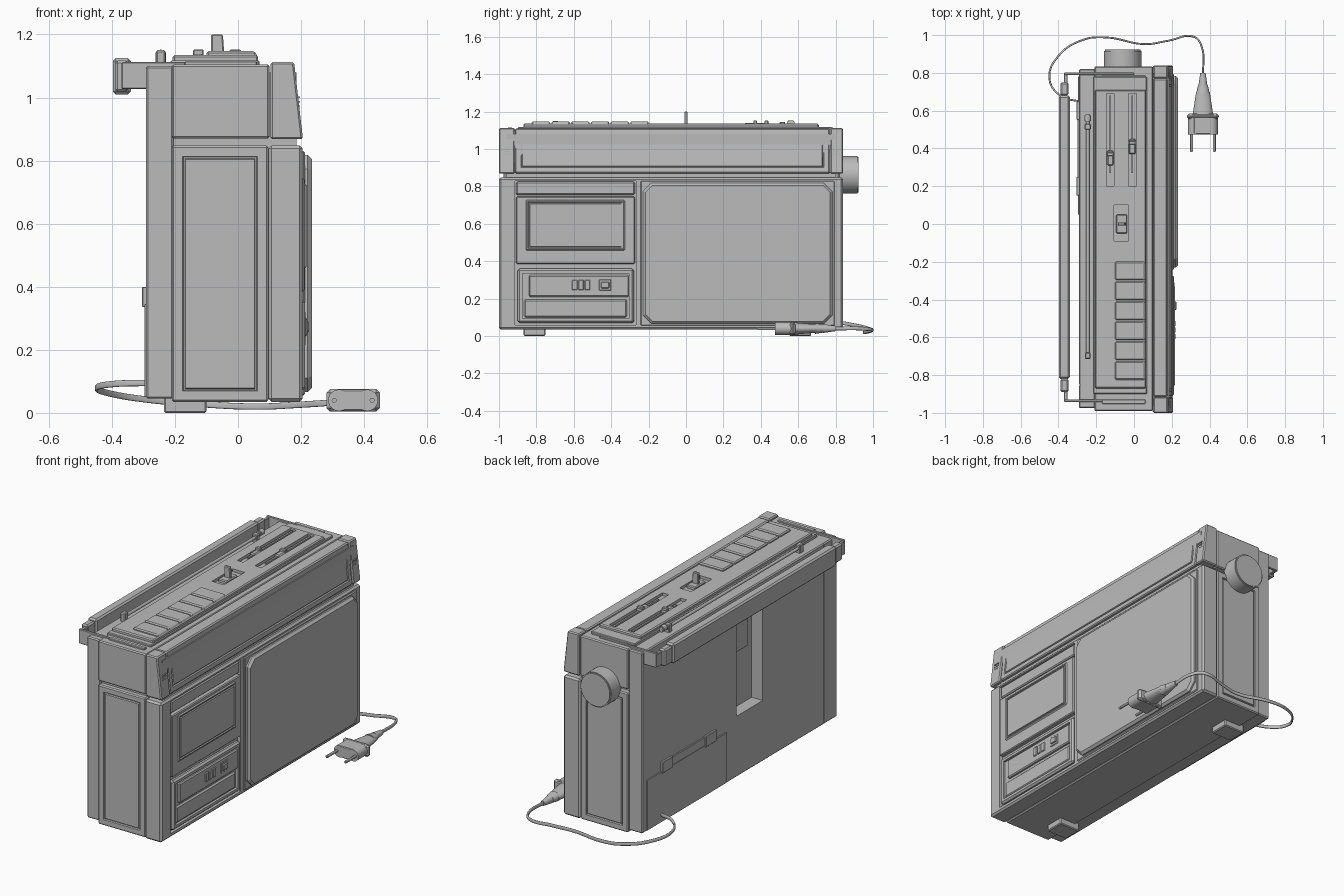
import bpy, bmesh
from mathutils import Vector

if "Cube" in bpy.data.objects:
    bpy.data.objects.remove(bpy.data.objects["Cube"])

grey = bpy.data.materials.new("plain grey")
grey.use_nodes = True
COLOUR = (0.5, 0.5, 0.5, 1)
grey.diffuse_color = COLOUR
grey.node_tree.nodes["Principled BSDF"].inputs["Base Color"].default_value = COLOUR


def finish(name, bm, smooth=False):
    mesh = bpy.data.meshes.new(name)
    bmesh.ops.recalc_face_normals(bm, faces=bm.faces)
    bm.to_mesh(mesh)
    bm.free()
    mesh.materials.append(grey)
    ob = bpy.data.objects.new(name, mesh)
    bpy.context.collection.objects.link(ob)
    if smooth:
        bpy.ops.object.select_all(action='DESELECT')
        ob.select_set(True)
        bpy.context.view_layer.objects.active = ob
        bpy.ops.object.shade_smooth_by_angle()
    return ob


def box(name, x, y, z, bevel=0.006, lean=0, corner=0, grooves=(), margin=0.04, crown=None):
    """Bevelled box; lean tapers the top of +x, corner clips edges along x,
    grooves lists face directions that get a sunken outline."""
    bm = bmesh.new()
    bmesh.ops.create_cube(bm, size=1)
    for v in bm.verts:
        high = v.co.z > 0 and v.co.x > 0
        v.co = [r[0] if c < 0 else r[1] for c, r in zip(v.co, (x, y, z))]
        if high:
            v.co.x -= lean
    if corner:
        along = [e for e in bm.edges if abs((e.verts[0].co - e.verts[1].co).normalized().x) > 0.9]
        bmesh.ops.bevel(bm, geom=along, offset=corner, segments=1, affect='EDGES')
    if bevel:
        bmesh.ops.bevel(bm, geom=bm.edges[:], offset=bevel, segments=1, affect='EDGES')

    def facing(d):
        bm.normal_update()
        fs = [f for f in bm.faces if f.normal.dot(Vector(d)) > 0.9]
        return max(fs, key=lambda f: f.calc_area())

    for d in grooves:
        face = facing(d)
        for thick, depth in ((margin, 0), (0.004, -0.008), (0.006, 0), (0.004, 0.008)):
            bmesh.ops.inset_individual(bm, faces=[face], thickness=thick, depth=depth)
    if crown:
        bmesh.ops.inset_individual(bm, faces=[facing((1, 0, 0))], thickness=crown[0], depth=crown[1])
    return finish(name, bm)


def rod(name, a, b, r, r2=None, sides=32, bevel=0, squash=1):
    a, b = Vector(a), Vector(b)
    bm = bmesh.new()
    bmesh.ops.create_cone(bm, cap_ends=True, segments=sides, radius1=r,
                          radius2=r if r2 is None else r2, depth=(b - a).length)
    if bevel:
        rims = {e for f in bm.faces if len(f.verts) > 4 for e in f.edges}
        bmesh.ops.bevel(bm, geom=list(rims), offset=bevel, segments=2, affect='EDGES')
    turn = (b - a).to_track_quat('Z', 'Y')
    for v in bm.verts:
        v.co = turn @ v.co
        v.co.z *= squash
        v.co += (a + b) / 2
    return finish(name, bm, True)


def cut(ob, *ranges):
    """Sink rectangular pockets into a part."""
    for r in ranges:
        cutter = box("cutter", *r, bevel=0)
        mod = ob.modifiers.new("pocket", 'BOOLEAN')
        mod.operation, mod.solver, mod.object = 'DIFFERENCE', 'EXACT', cutter
        bpy.context.view_layer.objects.active = ob
        bpy.ops.object.modifier_apply(modifier=mod.name)
        bpy.data.objects.remove(cutter)


ENDS = [(0, -1, 0), (0, 1, 0)]

# Cabinet
box("inner_core", (-0.22, 0.185), (-0.96, 0.8), (0.06, 1.08), bevel=0)
box("lower_cabinet", (-0.21, 0.096), (-0.99, 0.835), (0.035, 0.848), grooves=ENDS)
front = box("front_frame", (0.097, 0.205), (-1, 0.84), (0.035, 0.848), bevel=0.01)
cut(front, ((0.185, 0.3), (-0.915, -0.268), (0.06, 0.83)))
box("upper_cabinet", (-0.21, 0.1), (-0.99, 0.835), (0.87, 1.105))
box("upper_front", (0.103, 0.203), (-0.914, 0.769), (0.87, 1.11), lean=0.028,
    grooves=[(1, 0, 0)], margin=0.035)
for side, y in (("right", (-1, -0.916)), ("left", (0.771, 0.84))):
    box(side + "_front_cap", (0.103, 0.206), y, (0.868, 1.112), lean=0.028)
for i in range(3):
    z = 0.97 + i * 0.014
    for y in (-0.955, 0.8):
        box("cap_mark", (0.18, 0.196), (y - 0.018, y + 0.018), (z, z + 0.005), bevel=0)

# Back shell with cord pocket, seam and battery door
back = box("back_shell", (-0.292, -0.205), (-0.975, 0.82), (0.045, 1.1))
cut(back, ((-0.4, -0.22), (-0.29, -0.05), (0.4, 1.04)),
    ((-0.4, -0.286), (-0.856, -0.85), (0, 1.2)))
box("cord_block", (-0.28, -0.215), (-0.18, -0.052), (0.76, 1.0))
box("battery_door", (-0.297, -0.285), (0.05, 0.78), (0.05, 0.345), bevel=0.002)
box("door_strip", (-0.299, -0.285), (0.16, 0.64), (0.345, 0.395), bevel=0.002)
for y in (0.2, 0.6):
    box("door_latch", (-0.304, -0.285), (y - 0.05, y + 0.05), (0.335, 0.4), bevel=0.003)

# Speaker with clipped corners
box("speaker_frame", (0.19, 0.212), (-0.242, 0.795), (0.055, 0.83), bevel=0.005)
box("speaker_grille", (0.2, 0.221), (-0.23, 0.783), (0.066, 0.818), bevel=0,
    corner=0.045, crown=(0.014, 0.013))

# Cassette door and tape panel
box("cassette_door", (0.18, 0.211), (-0.908, -0.274), (0.385, 0.745), bevel=0.005)
box("cassette_window", (0.2, 0.217), (-0.858, -0.325), (0.455, 0.73), bevel=0.008,
    grooves=[(1, 0, 0)], margin=0.008)
box("cassette_lintel", (0.18, 0.204), (-0.908, -0.274), (0.755, 0.825))
panel = box("tape_panel", (0.18, 0.212), (-0.9, -0.278), (0.07, 0.36), bevel=0.01)
cut(panel, ((0.198, 0.3), (-0.875, -0.305), (0.095, 0.335)))
box("panel_ledge", (0.19, 0.208), (-0.865, -0.315), (0.1, 0.195), bevel=0.008)
box("control_plate", (0.19, 0.214), (-0.84, -0.305), (0.21, 0.325), bevel=0.006)
for i in range(3):
    y = -0.61 + i * 0.034
    box("counter_wheel", (0.2, 0.22), (y, y + 0.03), (0.245, 0.3), bevel=0.004)
box("reset_frame", (0.2, 0.218), (-0.465, -0.4), (0.243, 0.302), bevel=0.003)
box("reset_button", (0.2, 0.225), (-0.455, -0.41), (0.255, 0.29), bevel=0.004)

# Top control deck
box("deck_base", (-0.215, 0.068), (-0.9, 0.78), (1.09, 1.117), bevel=0.004)
deck = box("control_deck", (-0.207, 0.064), (-0.87, 0.71), (1.1, 1.135), bevel=0.006)
SLOTS = [(-0.145, -0.106), (-0.03, 0.012)]
cut(deck, *[(x, (0.2, 0.69), (1.119, 1.2)) for x in SLOTS],
    ((-0.105, -0.028), (-0.09, 0.1), (1.119, 1.2)))
for x, y in zip(SLOTS, (0.37, 0.43)):
    mid = sum(x) / 2
    box("slider_rail", (mid - 0.005, mid + 0.005), (0.27, 0.68), (1.11, 1.131), bevel=0)
    box("slider_base", (x[0] + 0.003, x[1] - 0.003), (y - 0.06, y + 0.02), (1.11, 1.138))
    box("slider_knob", (x[0] + 0.003, x[1] - 0.003), (y - 0.01, y + 0.01), (1.12, 1.152), bevel=0.003)
box("lever_base", (-0.095, -0.036), (-0.05, 0.05), (1.11, 1.137), bevel=0.005)
box("switch_lever", (-0.085, -0.042), (-0.009, 0.009), (1.12, 1.2), lean=0.006, bevel=0.004)
KEYS = 6
for i in range(KEYS):
    y = -0.825 + i * 0.1055
    box("piano_key", (-0.1, 0.066), (y, y + 0.098), (1.12, 1.147), lean=0.012, bevel=0.006)
for y in (-0.94, 0.775):
    box("deck_end_strip", (-0.17, 0.06), (y - 0.012, y + 0.012), (1.1, 1.115), bevel=0.003)

# Tuning knob
rod("tuning_knob", (-0.06, 0.82, 0.862), (-0.06, 0.923, 0.862), 0.1, sides=48, bevel=0.006)

# Folded aerial
rod("aerial", (-0.245, -0.7, 1.125), (-0.245, 0.58, 1.125), 0.009, sides=16)
rod("aerial_tip", (-0.245, 0.54, 1.135), (-0.245, 0.58, 1.135), 0.017, sides=20, bevel=0.005)
box("aerial_clip", (-0.262, -0.228), (0.5, 0.53), (1.09, 1.145), bevel=0.004)
box("aerial_pivot", (-0.26, -0.23), (-0.715, -0.68), (1.09, 1.15), bevel=0.005)

# Carrying handle
box("handle_bar", (-0.397, -0.34), (-0.82, 0.68), (1.01, 1.125), bevel=0.009)
for end, y, s in (("right", -0.82, -1), ("left", 0.68, 1)):
    box(end + "_handle_tip", (-0.39, -0.347), sorted((y, y + s * 0.07)), (1.018, 1.117), bevel=0.008)
    arm = y + s * 0.115
    box(end + "_handle_corner", (-0.37, -0.352), sorted((y, arm)), (1.027, 1.105), bevel=0.003)
    box(end + "_handle_arm", (-0.37, 0), (arm - 0.007, arm + 0.007), (1.027, 1.112), bevel=0.003)

# Feet
for y in (-0.81, 0.61):
    box("foot", (-0.235, -0.1), (y - 0.058, y + 0.058), (0, 0.06), bevel=0.005)

# Mains cord
curve = bpy.data.curves.new("mains_cord", 'CURVE')
curve.dimensions = '3D'
curve.twist_mode = 'Z_UP'
curve.bevel_depth, curve.extrude = 0.005, 0.005
curve.bevel_resolution, curve.resolution_u = 2, 6
path = [(-0.27, .645, .095), (-0.39, .68, .092), (-0.448, .77, .08), (-0.4, .89, .06),
        (-0.27, .975, .04), (-0.15, .988, .03), (0.06, .952, .02), (0.18, .97, .025),
        (0.32, .99, .035), (0.358, .94, .04), (0.365, .78, .04)]
spline = curve.splines.new('BEZIER')
spline.bezier_points.add(len(path) - 1)
for p, co in zip(spline.bezier_points, path):
    p.co = co
    p.handle_left_type = p.handle_right_type = 'AUTO'
curve.materials.append(grey)
bpy.context.collection.objects.link(bpy.data.objects.new("mains_cord", curve))

# Mains plug
PX, PZ = 0.365, 0.04
box("plug_body", (PX - 0.05, PX + 0.05), (0.475, 0.58), (PZ - 0.034, PZ + 0.034), bevel=0.004)
box("plug_flange", (PX - 0.085, PX + 0.085), (0.555, 0.585), (PZ - 0.036, PZ + 0.036), bevel=0.012)
for x in (PX - 0.045, PX + 0.045):
    rod("plug_cheek", (x, 0.475, PZ), (x, 0.58, PZ), 0.034, sides=24)
for x in (PX - 0.06, PX + 0.06):
    rod("plug_pin", (x, 0.38, PZ), (x, 0.48, PZ), 0.008, sides=12, bevel=0.003)
rod("plug_neck", (PX, 0.58, PZ), (PX, 0.7, PZ), 0.054, 0.036, sides=24, squash=0.6)
rod("plug_collar", (PX, 0.69, PZ), (PX, 0.735, PZ), 0.036, 0.026, sides=24, squash=0.8)
rod("plug_sleeve", (PX, 0.73, PZ), (PX, 0.8, PZ), 0.024, 0.014, sides=20)
